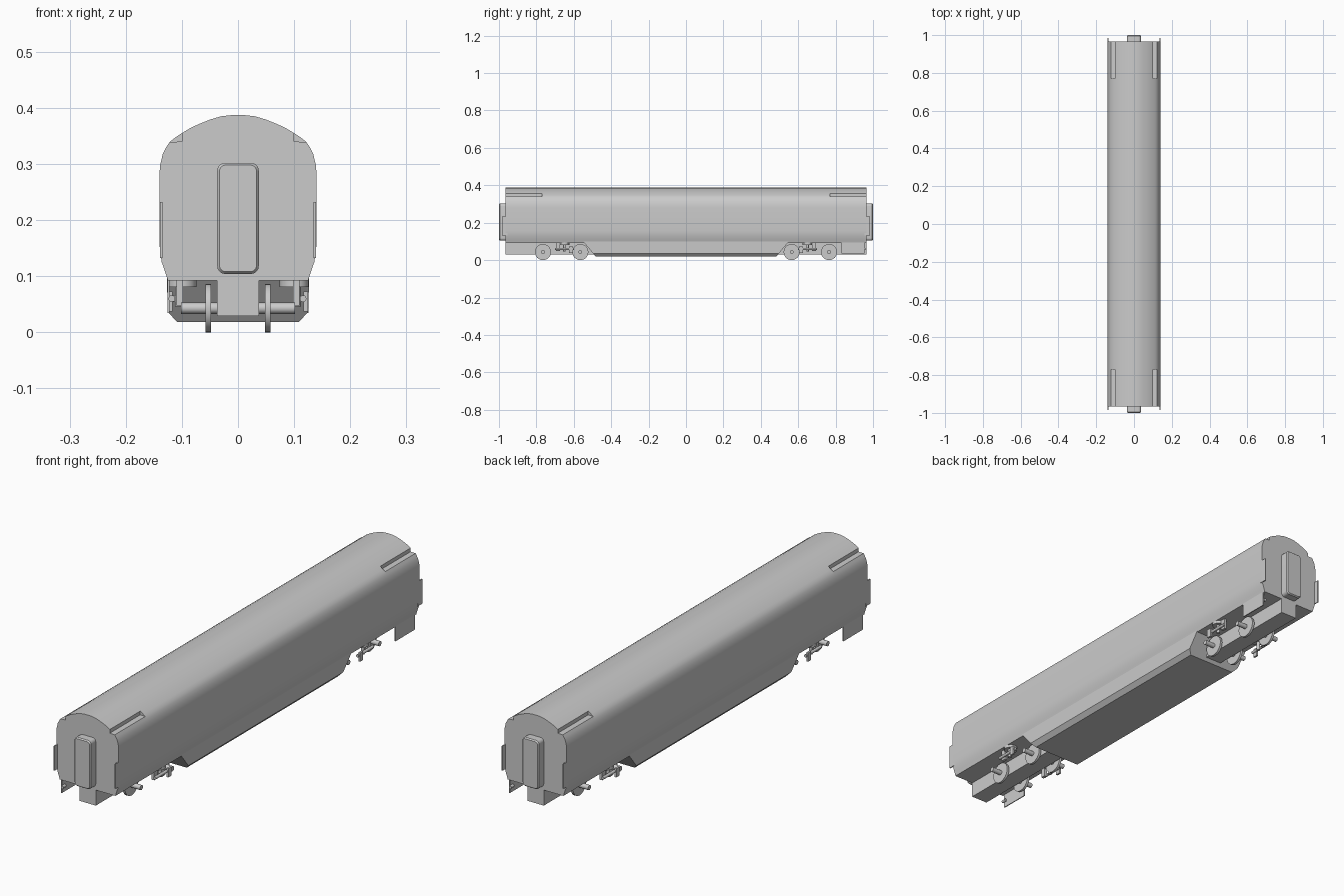
import bpy, bmesh, math
from mathutils import Vector

if "Cube" in bpy.data.objects:
    bpy.data.objects.remove(bpy.data.objects["Cube"])

grey = bpy.data.materials.new("light_grey")
grey.use_nodes = True
grey.diffuse_color = (0.6, 0.6, 0.6, 1)
grey.node_tree.nodes["Principled BSDF"].inputs["Base Color"].default_value = (0.6, 0.6, 0.6, 1)


def finish(name, bm, smooth=True):
    bmesh.ops.recalc_face_normals(bm, faces=bm.faces)
    mesh = bpy.data.meshes.new(name)
    bm.to_mesh(mesh)
    bm.free()
    mesh.materials.append(grey)
    obj = bpy.data.objects.new(name, mesh)
    bpy.context.collection.objects.link(obj)
    if smooth:
        bpy.ops.object.select_all(action='DESELECT')
        bpy.context.view_layer.objects.active = obj
        obj.select_set(True)
        bpy.ops.object.shade_smooth_by_angle(angle=math.radians(35))
    return obj


def loft(name, rings, smooth=True):
    """Skin a list of matching closed point rings and cap both ends."""
    bm = bmesh.new()
    loops = [[bm.verts.new(p) for p in ring] for ring in rings]
    for a, b in zip(loops, loops[1:]):
        for i in range(len(a)):
            j = (i + 1) % len(a)
            bm.faces.new((a[i], a[j], b[j], b[i]))
    bm.faces.new(loops[0])
    bm.faces.new(loops[-1])
    return finish(name, bm, smooth)


def extrude(name, profile, y0, y1):
    return loft(name, [[(x, y, z) for x, z in profile] for y in (y0, y1)])


def mirrored(half):
    return half + [(-x, z) for x, z in reversed(half)]


def box(name, center, size):
    bm = bmesh.new()
    bmesh.ops.create_cube(bm, size=1)
    for v in bm.verts:
        v.co = Vector(center) + v.co * Vector(size)
    return finish(name, bm, False)


def cylinder(name, center, radius, depth, axis, sides=24):
    bm = bmesh.new()
    bmesh.ops.create_cone(bm, cap_ends=True, segments=sides, radius1=radius, radius2=radius, depth=depth)
    turn = Vector(axis).to_track_quat('Z', 'Y')
    for v in bm.verts:
        v.co = Vector(center) + turn @ v.co
    return finish(name, bm)


# Body shell: full roof in the middle, notched roof edges at both ends
lower = [(0.125, 0.092), (0.13, 0.108), (0.136, 0.125), (0.139, 0.145), (0.14, 0.16),
         (0.14, 0.28), (0.139, 0.297), (0.134, 0.318), (0.128, 0.33), (0.122, 0.339)]
shoulder = [(0.112, 0.347), (0.1, 0.355)]
notch = [(0.1, 0.34)] + shoulder[1:]
crown = [(0.085, 0.364), (0.07, 0.371), (0.05, 0.379), (0.03, 0.385), (0.012, 0.387)]
extrude("body_middle", mirrored(lower + shoulder + crown), -0.77, 0.77)
for end, label in ((-1, "front"), (1, "rear")):
    extrude(label + "_body_end", mirrored(lower + notch + crown), end * 0.77, end * 0.965)

# Lower skirt between the bogies, with sloped ends
skirt = [(0.127, 0.1, 0.55), (0.125, 0.036, 0.497), (0.108, 0.018, 0.483)]
ring = skirt + [(-x, z, y) for x, z, y in reversed(skirt)]
loft("underfloor_skirt", [[(x, s * y, z) for x, z, y in ring] for s in (-1, 1)], False)


def rounded_rect(half_w, z0, z1, r, y):
    pts = []
    for k, (cx, cz) in enumerate(((half_w - r, z1 - r), (r - half_w, z1 - r),
                                  (r - half_w, z0 + r), (half_w - r, z0 + r))):
        for i in range(6):
            a = math.radians(90 * k + 18 * i)
            pts.append((cx + r * math.cos(a), y, cz + r * math.sin(a)))
    return pts


for end, label in ((-1, "front"), (1, "rear")):
    # Gangway connection with a softened outer rim
    loft(label + "_gangway", [rounded_rect(0.037, 0.104, 0.302, 0.014, end * 0.96),
                              rounded_rect(0.037, 0.104, 0.302, 0.014, end * 0.995),
                              rounded_rect(0.033, 0.108, 0.298, 0.011, end)])
    # Centre sill running from the coupler end to the skirt
    box(label + "_centre_sill", (0, end * 0.73, 0.062), (0.074, 0.47, 0.066))
    # Hanging equipment panel on one side only
    box(label + "_side_panel", (end * 0.124, end * 0.893, 0.066), (0.004, 0.125, 0.064))
    cylinder(label + "_panel_pin", (end * 0.118, end * 0.95, 0.06), 0.006, 0.02, (0, 1, 0), 12)

    # Wheelsets
    for n, y in enumerate((end * 0.565, end * 0.765)):
        tag = f"{label}_{n + 1}"
        cylinder("axle_" + tag, (0, y, 0.043), 0.01, 0.204, (1, 0, 0), 16)
        for s in (-1, 1):
            cylinder("wheel_" + tag, (s * 0.053, y, 0.043), 0.043, 0.01, (1, 0, 0), 32)

    # End grab plates and bogie suspension on both sides
    for s in (-1, 1):
        box(label + "_end_plate", (s * 0.137, end * 0.97, 0.182), (0.004, 0.03, 0.1))
        y = end * 0.65
        cylinder(label + "_air_spring", (s * 0.1, y, 0.087), 0.026, 0.012, (0, 0, 1))
        cylinder(label + "_damper", (s * 0.105, y, 0.066), 0.007, 0.04, (0, 0, 1), 12)
        cylinder(label + "_damper_arm", (s * 0.116, y, 0.06), 0.006, 0.1, (0, 1, 0), 12)
        box(label + "_spring_bracket", (s * 0.121, end * 0.615, 0.055), (0.008, 0.02, 0.036))
        box(label + "_spring_hanger", (s * 0.104, end * 0.685, 0.07), (0.012, 0.02, 0.044))
